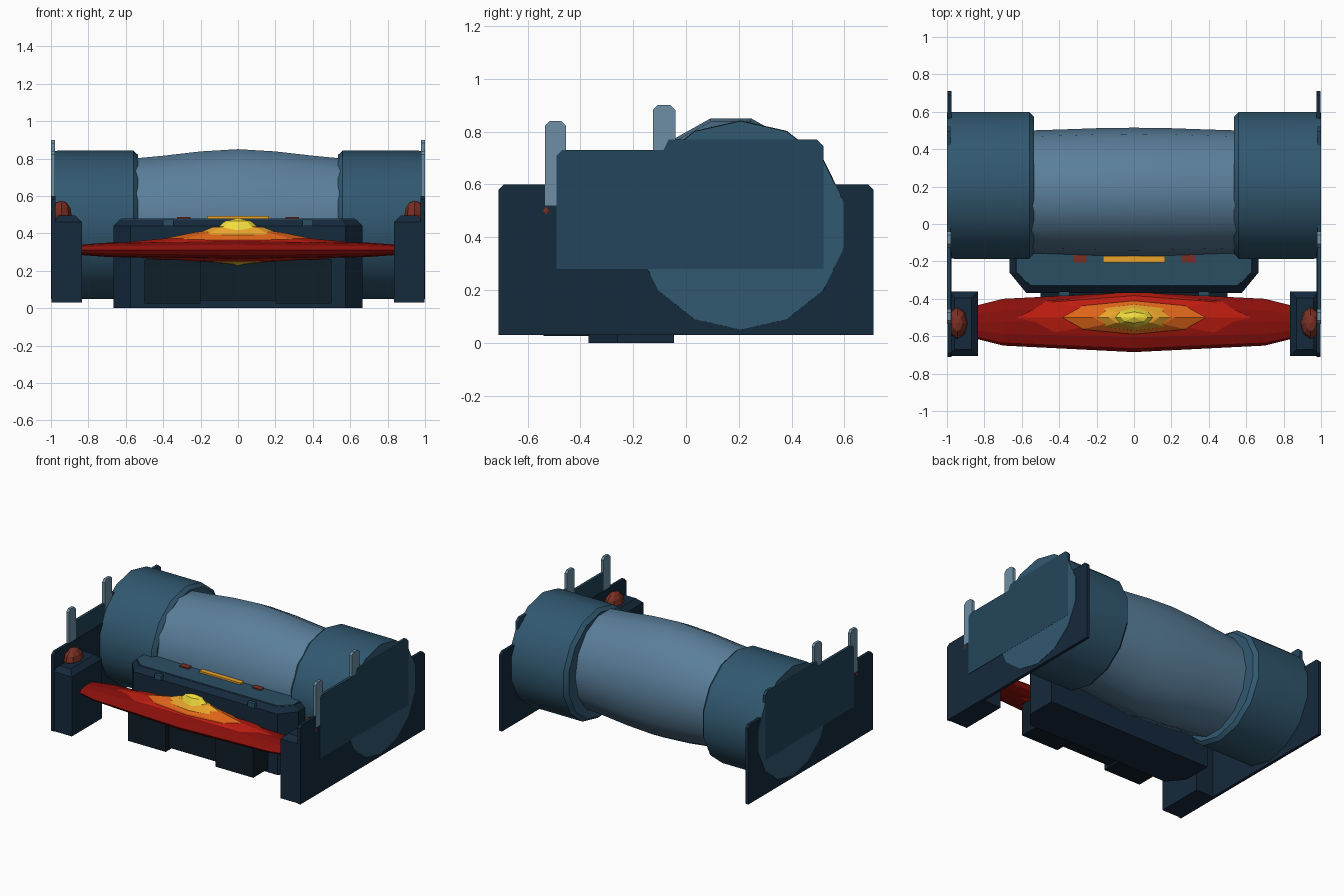
import bpy, bmesh, math

if "Cube" in bpy.data.objects:
    bpy.data.objects.remove(bpy.data.objects["Cube"])

def lin(h):
    c = [int(h[i:i + 2], 16) / 255 for i in (0, 2, 4)]
    return [v / 12.92 if v < 0.04 else ((v + 0.055) / 1.055) ** 2.4 for v in c] + [1]

MATS = {}
for name, h in dict(steel="5A7F9B", drum="315870", navy="15293C", teal="2B4F64", panel="24455B",
                    pale="6D8FA5", black="101E28", rust="7A3024", darkred="8C100C", red="BC1C10",
                    orange="DF6519", amber="EAA52B", yellow="F0DC3C").items():
    MATS[name] = bpy.data.materials.new(name)
    MATS[name].diffuse_color = lin(h)

def loft(name, rings, mat, smooth=None):
    """Skin a list of equal-length point rings and cap both ends."""
    bm = bmesh.new()
    vs = [[bm.verts.new(p) for p in r] for r in rings]
    n = len(vs[0])
    for a, b in zip(vs, vs[1:]):
        for i in range(n):
            j = (i + 1) % n
            bm.faces.new((a[i], a[j], b[j], b[i]))
    bm.faces.new(vs[0])
    bm.faces.new(vs[-1])
    bmesh.ops.recalc_face_normals(bm, faces=bm.faces)
    me = bpy.data.meshes.new(name)
    bm.to_mesh(me)
    bm.free()
    ob = bpy.data.objects.new(name, me)
    bpy.context.collection.objects.link(ob)
    me.materials.append(MATS[mat])
    if smooth:
        bpy.ops.object.select_all(action='DESELECT')
        ob.select_set(True)
        bpy.context.view_layer.objects.active = ob
        bpy.ops.object.shade_smooth_by_angle(angle=math.radians(smooth))
    return ob

def turned(name, profile, cy, cz, n, phase, mat, smooth=None):
    """Body along x from (x, half_y, half_z) stations."""
    ang = [math.tau * (i + phase) / n for i in range(n)]
    return loft(name, [[(x, cy + hy * math.sin(a), cz + hz * math.cos(a)) for a in ang]
                       for x, hy, hz in profile], mat, smooth)

def rect(x0, x1, y0, y1, z, d=0):
    return [(x0 + d, y0 + d, z), (x1 - d, y0 + d, z), (x1 - d, y1 - d, z), (x0 + d, y1 - d, z)]

def box(name, x0, x1, y0, y1, z0, z1, mat, bevel=0):
    x0, x1 = sorted((x0, x1))
    rings = [rect(x0, x1, y0, y1, z0), rect(x0, x1, y0, y1, z1 - bevel)]
    if bevel:
        rings.append(rect(x0, x1, y0, y1, z1, bevel))
    else:
        rings[1] = rect(x0, x1, y0, y1, z1)
    return loft(name, rings, mat)

def sheet(name, outline, x0, x1, mat):
    """Side plate from a (y, z) outline."""
    return loft(name, [[(x, y, z) for y, z in outline] for x in (x0, x1)], mat)

def tab(y0, y1, z0, z1, c):
    return [(y0, z0), (y1, z0), (y1, z1 - c), (y1 - c, z1), (y0 + c, z1), (y0, z1 - c)]

def ellipsoid(name, loc, half, mat, seg=8, rings=6):
    bm = bmesh.new()
    bmesh.ops.create_uvsphere(bm, u_segments=seg, v_segments=rings, radius=1)
    bmesh.ops.scale(bm, vec=half, verts=bm.verts)
    bmesh.ops.translate(bm, vec=loc, verts=bm.verts)
    me = bpy.data.meshes.new(name)
    bm.to_mesh(me)
    bm.free()
    me.materials.append(MATS[mat])
    bpy.context.collection.objects.link(bpy.data.objects.new(name, me))

# Central barrel, swelling towards the middle
k = 1 / math.cos(math.pi / 14)
half = [(0.56, .33, .34), (0.4, .335, .355), (0.2, .342, .378)]
prof = [(-x, a, b * k) for x, a, b in half] + [(0, .345, .39 * k)] + [(x, a, b * k) for x, a, b in half[::-1]]
turned("barrel", prof, 0.17, 0.46, 14, 0.5, "steel", 40)

for s, side in ((-1, "left"), (1, "right")):
    # End drums
    turned(side + "_drum", [(s * .535, .375, .375), (s * .56, .403, .397), (s * .96, .403, .397),
                            (s * .999, .4, .395)], 0.207, 0.445, 14, 0, "drum", 40)
    # Side plate, raised panel and two posts
    sheet(side + "_plate", tab(-.71, .71, .03, .60, .02), s * .975, s * .997, "navy")
    sheet(side + "_panel", [(-.49, .28), (.52, .28), (.52, .745), (.495, .77), (-.065, .77),
                            (-.085, .73), (-.47, .73), (-.49, .71)], s * .98, s * 1.0, "panel")
    sheet(side + "_front_post", tab(-.535, -.455, .52, .84, .018), s * .978, s * .9985, "pale")
    sheet(side + "_rear_post", tab(-.125, -.04, .58, .90, .018), s * .978, s * .9985, "pale")
    # Front corner pillar with its knob
    box(side + "_pillar", s * .835, s * .995, -.705, -.36, .03, .495, "navy", .035)
    ellipsoid(side + "_knob", (s * .945, -.53, .5), (.055, .085, .075), "rust")
    # Lower front feet
    box(side + "_foot", s * .2, s * .5, -.54, -.3, .025, .26, "black")
    # Small markers on the console
    box(side + "_marker", s * .255, s * .325, -.205, -.165, .47, .488, "rust")
    box(side + "_chip", s * .345, s * .4, -.385, -.36, .44, .475, "teal")

# Console block below the barrel
def console(z, d):
    half = [(.665 - d, -.045), (.665 - d, -.26), (.575 - d * .6, -.37 + d)]
    return [(x, y, z) for x, y in half] + [(-x, y, z) for x, y in half[::-1]]
loft("console", [console(0, 0), console(.44, 0), console(.475, .035)], "navy")
loft("console_top", [console(.465, .037), console(.48, .04)], "teal")
box("front_recess", -.2, .2, -.5, -.3, .04, .26, "black")
box("light_bar", -.165, .165, -.205, -.17, .47, .492, "amber")

# Glowing spindle: nested flattened layers
half = [(.92, .055, .02), (.84, .09, .028), (.7, .125, .038)]
prof = [(-x, a, b) for x, a, b in half] + [(0, .16, .055)] + [(x, a, b) for x, a, b in half[::-1]]
turned("spindle_shell", prof, -.525, .312, 12, 0, "darkred")
for name, z, size, mat in (("spindle_red", .315, (.72, .135, .07), "red"),
                           ("spindle_orange", .33, (.44, .1, .09), "orange"),
                           ("spindle_amber", .34, (.27, .08, .108), "amber"),
                           ("spindle_core", .355, (.14, .06, .127), "yellow")):
    ellipsoid(name, (0, -.5, z), size, mat)

for m in bpy.data.materials:
    if m.users and not m.is_grease_pencil:
        m.use_nodes = True
        m.node_tree.nodes["Principled BSDF"].inputs["Base Color"].default_value = m.diffuse_color
